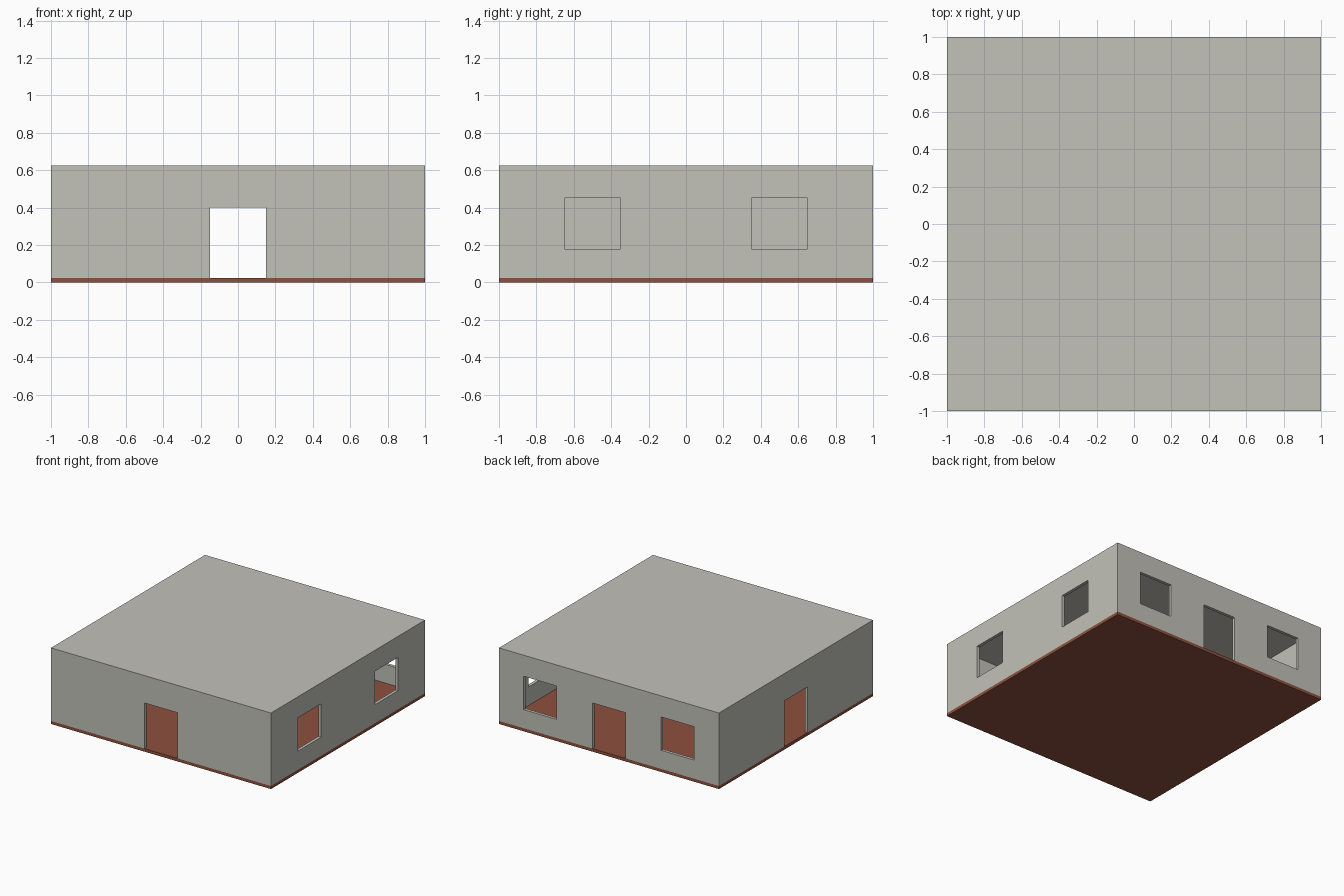
import bpy

if "Cube" in bpy.data.objects:
    bpy.data.objects.remove(bpy.data.objects["Cube"])

T = 0.025      # thickness of floor, walls and roof
H = 0.625      # total height


def material(name, rgb):
    m = bpy.data.materials.new(name)
    m.diffuse_color = (*rgb, 1.0)
    m.use_nodes = True
    m.node_tree.nodes["Principled BSDF"].inputs["Base Color"].default_value = m.diffuse_color
    return m


def box(name, x, y, z, mat=None):
    """Box from (min, max) ranges on each axis."""
    bpy.ops.mesh.primitive_cube_add(size=1)
    ob = bpy.context.object
    ob.name = name
    for v in ob.data.vertices:
        v.co = [r[0] if c < 0 else r[1] for c, r in zip(v.co, (x, y, z))]
    if mat:
        ob.data.materials.append(mat)
    return ob


def cut(target, x, y, z):
    """Subtract a box from the target and remove the cutter."""
    cutter = box("cutter", x, y, z)
    cutter.hide_render = True
    mod = target.modifiers.new("cut", 'BOOLEAN')
    mod.operation = 'DIFFERENCE'
    mod.solver = 'EXACT'
    mod.object = cutter
    bpy.context.view_layer.objects.active = target
    bpy.ops.object.modifier_apply(modifier=mod.name)
    bpy.data.objects.remove(cutter, do_unlink=True)


concrete = material("warm grey concrete", (0.54, 0.535, 0.485))
brick = material("red brown floor", (0.27, 0.083, 0.048))

# Floor slab
box("floor", (-1, 1), (-1, 1), (0, T), brick)

# Walls and flat roof as one hollow shell, open at the bottom
shell = box("walls_and_roof", (-1, 1), (-1, 1), (T, H), concrete)
inner = (-1 + T, 1 - T)
cut(shell, inner, inner, (-0.1, H - T))

# Doorways: front, back and left
door, door_z = (-0.15, 0.15), (-0.1, 0.4)
cut(shell, door, (-1.1, -0.9), door_z)
cut(shell, door, (0.9, 1.1), door_z)
cut(shell, (-1.1, -0.9), door, door_z)

# Windows: two on the right, two on the back
win_z = (0.178, 0.452)
for s in (-1, 1):
    cut(shell, (0.9, 1.1), (s * 0.5 - 0.15, s * 0.5 + 0.15), win_z)
    cut(shell, (s * 0.625 - 0.15, s * 0.625 + 0.15), (0.9, 1.1), win_z)
